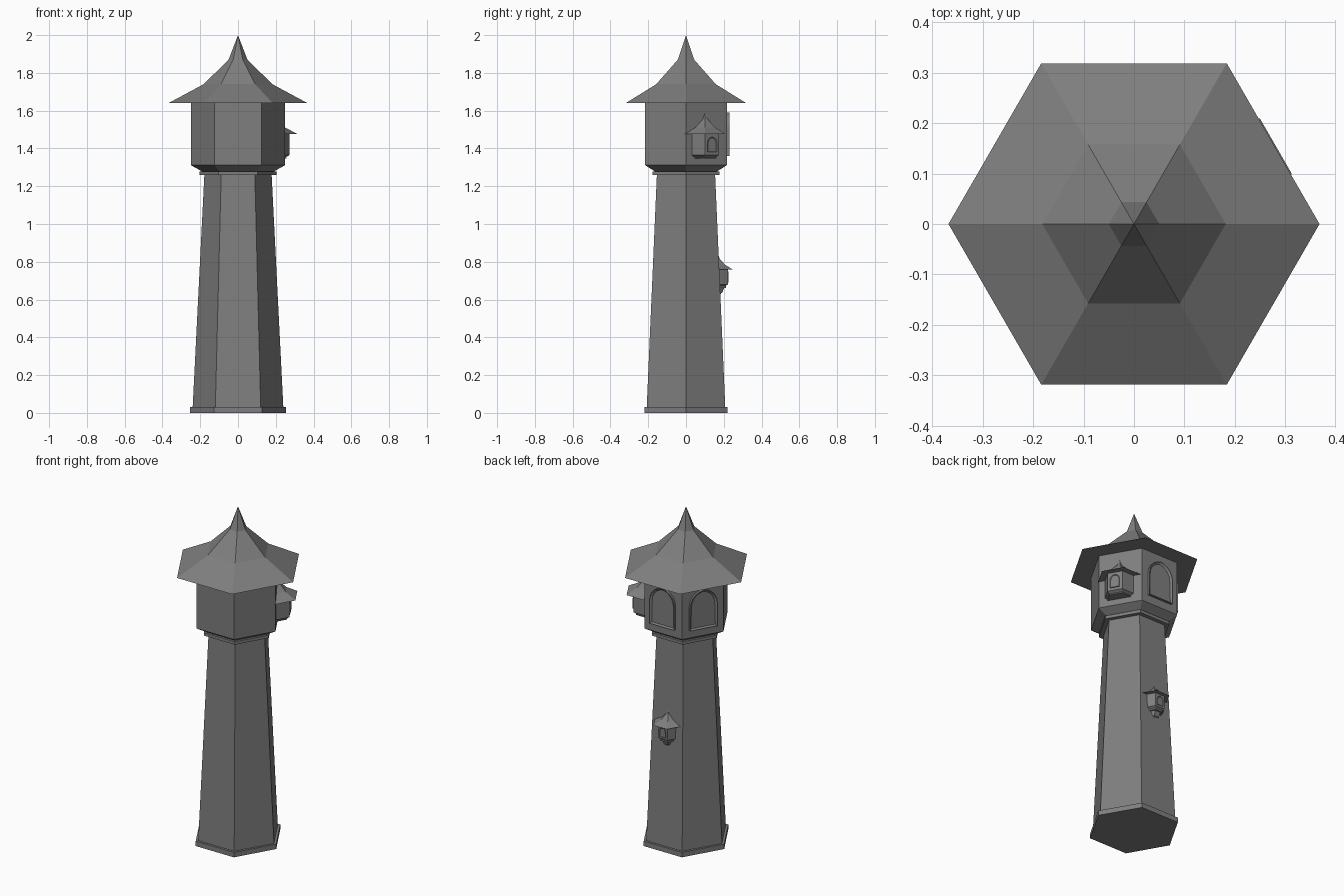
import bpy, bmesh
from math import cos, sin, radians, sqrt, atan2
from mathutils import Vector

cube = bpy.data.objects.get("Cube")
if cube:
    bpy.data.objects.remove(cube, do_unlink=True)

stone = bpy.data.materials.new("grey stone")
stone.use_nodes = True
GREY = (0.21, 0.21, 0.21, 1)
stone.diffuse_color = GREY
stone.node_tree.nodes["Principled BSDF"].inputs["Base Color"].default_value = GREY


def finish(name, bm):
    bmesh.ops.recalc_face_normals(bm, faces=bm.faces[:])
    mesh = bpy.data.meshes.new(name)
    bm.to_mesh(mesh)
    bm.free()
    mesh.materials.append(stone)
    obj = bpy.data.objects.new(name, mesh)
    bpy.context.collection.objects.link(obj)
    return obj


def hexagonal(name, profile, centre=(0, 0), scale=1, apex=2):
    """Stack six-sided rings of (radius, height), shrunk about the apex."""
    bm = bmesh.new()
    rings = []
    for r, z in profile:
        z = apex - (2 - z) * scale
        rings.append([bm.verts.new((centre[0] + r * scale * cos(radians(60 * i)),
                                    centre[1] + r * scale * sin(radians(60 * i)), z))
                      for i in range(6)])
    for low, high in zip(rings, rings[1:]):
        for i in range(6):
            j = (i + 1) % 6
            bm.faces.new((low[i], low[j], high[j], high[i]))
    bm.faces.new(rings[0])
    bm.faces.new(rings[-1])
    bmesh.ops.remove_doubles(bm, verts=bm.verts[:], dist=0.0001)
    return finish(name, bm)


def arched_window(name, angle, centre=(0, 0), scale=1, apex=2):
    """Pointed-arch frame with a recessed pane on the chamber wall."""
    half, sill, spring, shift = 0.082, 1.36, 1.50, 0.01
    radius = half + shift
    end = atan2(sqrt(radius ** 2 - shift ** 2), shift)
    right = [(radius * cos(end * i / 5) - shift, spring + radius * sin(end * i / 5))
             for i in range(6)]
    outline = [(half, sill)] + right + [(-x, z) for x, z in right[-2::-1]] + [(-half, sill)]
    a = radians(angle)
    out, side = Vector((cos(a), sin(a), 0)), Vector((-sin(a), cos(a), 0))
    base = Vector((centre[0], centre[1], apex))
    wall = 0.25 * cos(radians(30))
    bm = bmesh.new()
    face = bm.faces.new([bm.verts.new(base + scale * (out * wall + side * u + Vector((0, 0, z - 2))))
                         for u, z in outline])
    face.normal_update()
    if face.normal.dot(out) < 0:
        face.normal_flip()
    front = bmesh.ops.extrude_face_region(bm, geom=[face])["geom"]
    bmesh.ops.translate(bm, vec=out * 0.014 * scale,
                        verts=[v for v in front if isinstance(v, bmesh.types.BMVert)])
    pane = next(f for f in front if isinstance(f, bmesh.types.BMFace))
    bmesh.ops.inset_region(bm, faces=[pane], thickness=0.012 * scale)
    bmesh.ops.translate(bm, vec=out * -0.009 * scale, verts=pane.verts[:])
    return finish(name, bm)


ROOF = [(0.368, 1.64), (0.182, 1.74), (0.05, 1.87), (0, 2)]
CHAMBER = [(0.205, 1.26), (0.205, 1.278), (0.19, 1.278), (0.25, 1.312), (0.25, 1.642)]
BRACKET = [(0.04, 1.06), (0.09, 1.13), (0.11, 1.13), (0.16, 1.24), (0.205, 1.24), (0.205, 1.265)]

# Tower
hexagonal("plinth", [(0.255, 0), (0.255, 0.03)])
hexagonal("shaft", [(0.24, 0.03), (0.178, 1.262)])
hexagonal("chamber", CHAMBER)
hexagonal("roof", ROOF)
for label, angle in (("back", 90), ("back_right", 150)):
    arched_window(label + "_window", angle)

# Bay turret on the chamber wall
bay = dict(centre=(0.187, 0.1), scale=0.342, apex=1.6)
hexagonal("bay_body", CHAMBER, **bay)
hexagonal("bay_roof", ROOF, **bay)
arched_window("bay_window", 30, **bay)

# Small turret on the rear of the shaft
small = dict(centre=(0, 0.168), scale=0.245, apex=0.848)
hexagonal("small_turret_body", CHAMBER, **small)
hexagonal("small_turret_roof", ROOF, **small)
hexagonal("small_turret_bracket", BRACKET, **small)
arched_window("small_turret_window", 90, **small)
